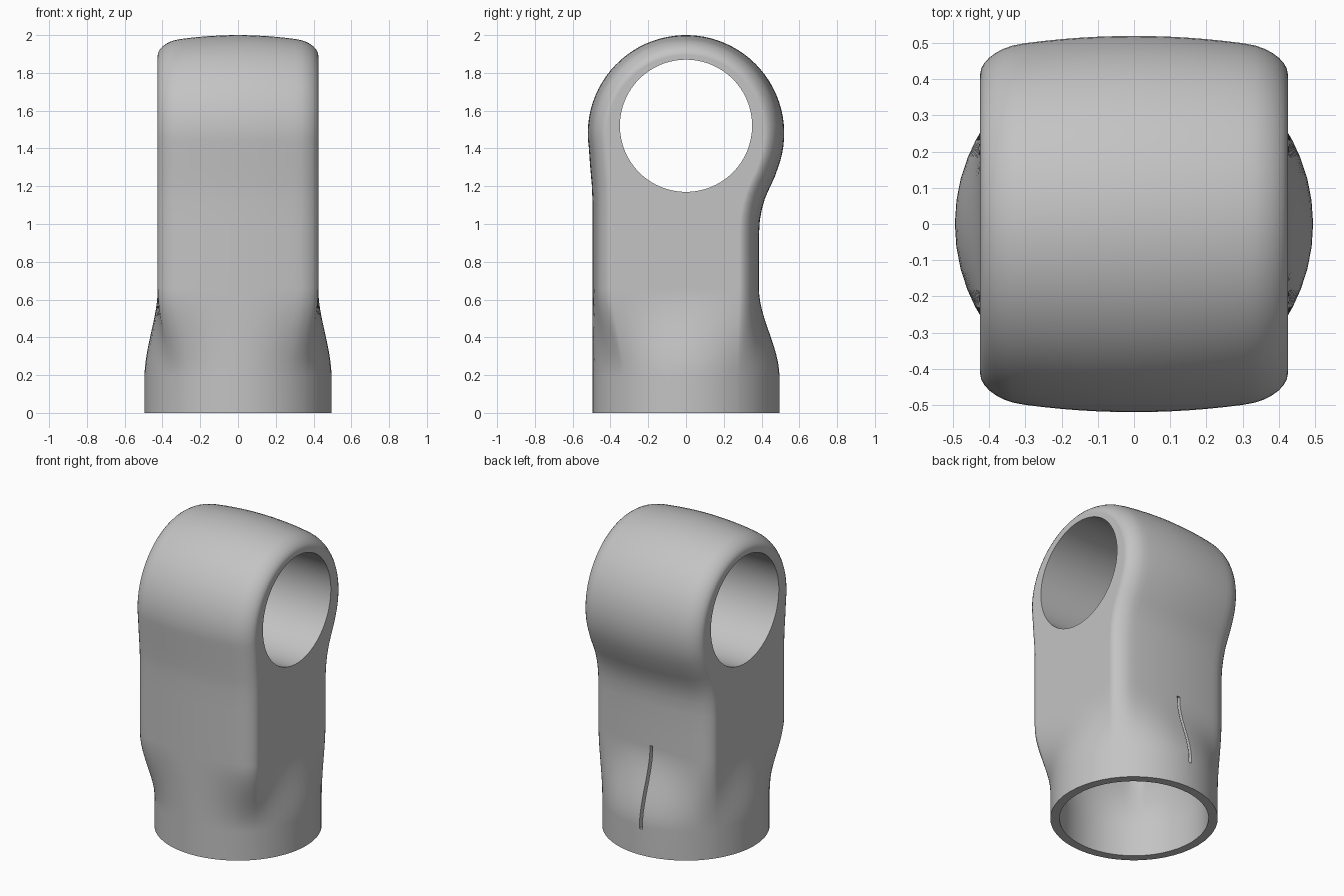
import bpy, bmesh, math
from mathutils import Vector

cube = bpy.data.objects.get("Cube")
if cube:
    bpy.data.objects.remove(cube, do_unlink=True)

HALF_W, SOCKET_R = 0.425, 0.495      # half width of the arm, socket radius
HEAD_Z, HEAD_R = 1.48, 0.52          # rounded head
ARM_Z, COLLAR_Z = 0.66, 0.19         # where the arm blends into the round collar

grey = bpy.data.materials.new("plain_grey")
grey.use_nodes = True
colour = (0.55, 0.55, 0.55, 1)
grey.diffuse_color = colour
grey.node_tree.nodes["Principled BSDF"].inputs["Base Color"].default_value = colour


def make_object(name, bm):
    bmesh.ops.recalc_face_normals(bm, faces=bm.faces[:])
    mesh = bpy.data.meshes.new(name)
    bm.to_mesh(mesh)
    bm.free()
    mesh.materials.append(grey)
    obj = bpy.data.objects.new(name, mesh)
    bpy.context.collection.objects.link(obj)
    return obj


# Side outline (y, z): up the front, over the head, down the hollow back
outline = [(-0.495, z) for z in (ARM_Z, 0.8, 1.0, 1.12)] + [(-0.499, 1.21), (-0.507, 1.3)]
for i in range(49):
    a = math.radians(188 - i * 208 / 48)
    outline.append((HEAD_R * math.cos(a), HEAD_Z + HEAD_R * math.sin(a)))
outline += [(0.468, 1.245), (0.442, 1.19), (0.418, 1.135), (0.402, 1.08), (0.391, 1.02)]
outline += [(0.386, z) for z in (0.94, 0.8, ARM_Z)]
outline = [Vector(p) for p in outline]


def inset_outline(d):
    result = []
    for i, p in enumerate(outline):
        t = (outline[min(i + 1, len(outline) - 1)] - outline[max(i - 1, 0)]).normalized()
        if i in (0, len(outline) - 1):
            t = Vector((0, 1 if i == 0 else -1))
        result.append(p + Vector((t.y, -t.x)) * d)
    return result


# Stations across the width: a slight crown, then rounded shoulders
def inset_at(x):
    t = max(0, (abs(x) - 0.31) / (HALF_W - 0.31))
    return 0.02 * (x / 0.3) ** 2 + 0.065 * (1 - math.sqrt(max(0, 1 - t * t)))


half = [0.05 * i for i in range(1, 7)]
half += [0.31 + (HALF_W - 0.31) * math.sin(math.pi / 2 * i / 7) for i in range(1, 8)]
stations = [-x for x in reversed(half)] + [0] + half
columns = [[Vector((x, p.x, p.y)) for p in inset_outline(inset_at(x))] for x in stations]

# Closed ring where the arm ends: front edge, +x side, back edge, -x side
SIDE_STEPS = 12


def side_points(a, b):
    return [a.lerp(b, i / SIDE_STEPS) for i in range(1, SIDE_STEPS)]


right_side = side_points(columns[-1][0], columns[-1][-1])
left_side = side_points(columns[0][-1], columns[0][0])
arm_ring = [c[0] for c in columns] + right_side + [c[-1] for c in reversed(columns)] + left_side


def ring_at(z, scale=1.0):
    t = min(1, max(0, (z - COLLAR_Z) / (ARM_Z - COLLAR_Z)))
    w = t * t * (3 - 2 * t)
    ring = []
    for p in arm_ring:
        flat = Vector((p.x, p.y, 0))
        q = (flat.normalized() * SOCKET_R).lerp(flat, w) * scale
        ring.append(Vector((q.x, q.y, z)))
    return ring


def bridge(bm, a, b):
    for i in range(len(a)):
        j = (i + 1) % len(a)
        bm.faces.new((a[i], a[j], b[j], b[i]))


levels = [COLLAR_Z + (ARM_Z - COLLAR_Z) * i / 12 for i in range(12)]

# Solid body: head and arm, blended down into the round collar
bm = bmesh.new()
cols = [[bm.verts.new(p) for p in c] for c in columns]
for a, b in zip(cols, cols[1:]):
    for i in range(len(a) - 1):
        bm.faces.new((a[i], a[i + 1], b[i + 1], b[i]))
right_v = [bm.verts.new(p) for p in right_side]
left_v = [bm.verts.new(p) for p in left_side]
bm.faces.new(cols[-1] + right_v[::-1])
bm.faces.new(cols[0] + left_v)
upper = [c[0] for c in cols] + right_v + [c[-1] for c in reversed(cols)] + left_v
for z in reversed([0] + levels):
    lower = [bm.verts.new(p) for p in ring_at(z)]
    bridge(bm, upper, lower)
    upper = lower
bm.faces.new(upper)
body = make_object("rod_end_body", bm)

# Socket cavity cutter, following the outer wall
bm = bmesh.new()
previous = None
for z in [-0.05] + levels + [ARM_Z, 0.8]:
    ring = [bm.verts.new(p) for p in ring_at(z, 0.89)]
    if previous:
        bridge(bm, previous, ring)
    else:
        bm.faces.new(ring)
    previous = ring
bm.faces.new(previous)
socket_cutter = make_object("socket_cutter", bm)

# Cross bore cutter
bm = bmesh.new()
bmesh.ops.create_cone(bm, cap_ends=True, segments=96, radius1=0.35, radius2=0.35, depth=2)
bore_cutter = make_object("bore_cutter", bm)
bore_cutter.rotation_euler.y = math.pi / 2
bore_cutter.location.z = 1.52

# Narrow slit in the back of the collar
bm = bmesh.new()
bmesh.ops.create_cube(bm, size=1)
slit_cutter = make_object("slit_cutter", bm)
slit_cutter.scale = (0.02, 0.3, 0.5)
slit_cutter.location = (-0.02, 0.45, 0.42)

bpy.ops.object.select_all(action='DESELECT')
body.select_set(True)
bpy.context.view_layer.objects.active = body
for cutter in (socket_cutter, bore_cutter, slit_cutter):
    cutter.hide_render = True
    mod = body.modifiers.new(cutter.name, 'BOOLEAN')
    mod.operation = 'DIFFERENCE'
    mod.solver = 'EXACT'
    mod.object = cutter
    bpy.ops.object.modifier_apply(modifier=mod.name)
    bpy.data.objects.remove(cutter, do_unlink=True)

# Smooth shading with crisp bore and rim edges
bpy.ops.object.shade_smooth_by_angle(angle=math.radians(35))
weighted = body.modifiers.new("even_shading", 'WEIGHTED_NORMAL')
weighted.keep_sharp = True
